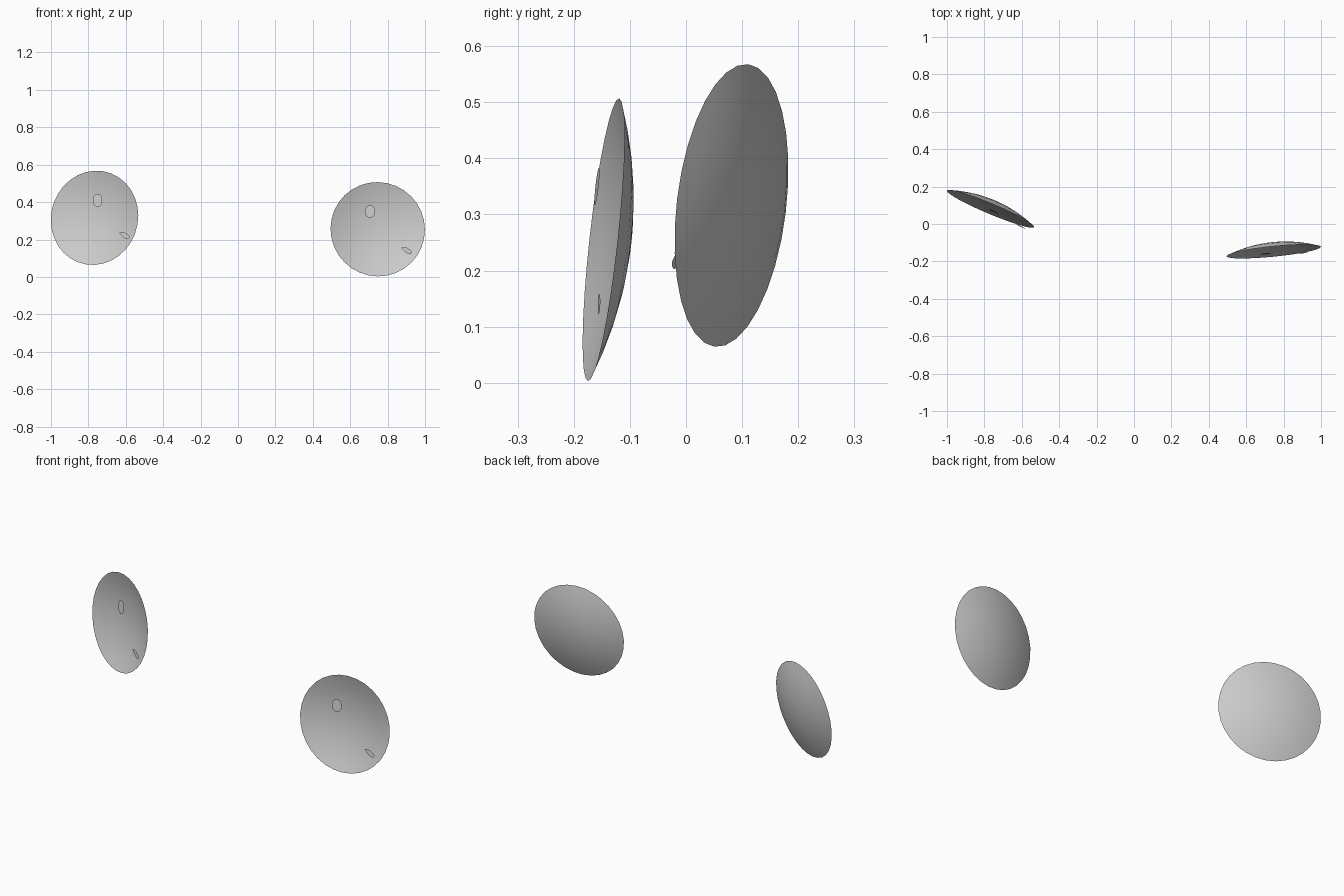
import bpy, bmesh, math
from mathutils import Vector

if "Cube" in bpy.data.objects:
    bpy.data.objects.remove(bpy.data.objects["Cube"])

RADIUS, DEPTH, SIDES = 0.2535, 0.047, 32


def make_object(name, bm):
    bmesh.ops.recalc_face_normals(bm, faces=bm.faces)
    mesh = bpy.data.meshes.new(name)
    bm.to_mesh(mesh)
    bm.free()
    for p in mesh.polygons:
        p.use_smooth = True
    obj = bpy.data.objects.new(name, mesh)
    bpy.context.collection.objects.link(obj)
    return obj


def dish(name, center, normal):
    # Shallow round shell bulging backwards along the normal
    bm = bmesh.new()
    n = normal.normalized()
    u = Vector((1, 0, 0)) - n * n.x
    u.normalize()
    v = u.cross(n)
    rings = []
    for t in (1.0, 0.85, 0.65, 0.45, 0.22):
        ring = []
        for i in range(SIDES):
            a = 2 * math.pi * i / SIDES
            ring.append(bm.verts.new(center + RADIUS * t * (u * math.cos(a) + v * math.sin(a))
                                     + n * DEPTH * (1 - t * t)))
        rings.append(ring)
    for a, b in zip(rings, rings[1:]):
        for i in range(SIDES):
            j = (i + 1) % SIDES
            bm.faces.new((a[i], a[j], b[j], b[i]))
    apex = bm.verts.new(center + n * DEPTH)
    for i in range(SIDES):
        bm.faces.new((rings[-1][i], rings[-1][(i + 1) % SIDES], apex))
    return make_object(name, bm)


def highlight(name, outline, center, normal, offset):
    # Small flat patch floating just in front of the dish
    bm = bmesh.new()
    verts = []
    for x, z in outline:
        y = center.y - (normal.x * (x - center.x) + normal.z * (z - center.z)) / normal.y
        verts.append(bm.verts.new((x, y - offset, z)))
    bm.faces.new(verts)
    return make_object(name, bm)


def oval(cx, cz, rx, rz, count=16):
    return [(cx + rx * math.cos(2 * math.pi * i / count),
             cz + rz * math.sin(2 * math.pi * i / count)) for i in range(count)]


# Teardrop glint outline, relative to its middle
TEAR = [(-0.028, 0.018), (-0.015, 0.0195), (0.002, 0.017), (0.018, 0.008), (0.028, -0.003),
        (0.027, -0.012), (0.017, -0.018), (0.004, -0.014), (-0.010, -0.003), (-0.022, 0.009)]

# side, dish centre, back normal, upper glint, lower glint, lower offset
EYES = [
    ("left", Vector((-0.767, 0.081, 0.316)), Vector((0.42, 1, -0.12)),
     (-0.751, 0.41, 0.025, 0.035), (-0.608, 0.220), 0.015),
    ("right", Vector((0.747, -0.147, 0.255)), Vector((-0.1, 1, -0.11)),
     (0.706, 0.35, 0.028, 0.034), (0.901, 0.139), 0.011),
]

for side, center, normal, upper, lower, low_offset in EYES:
    dish(side + "_eye", center, normal)
    highlight(side + "_upper_glint", oval(*upper), center, normal, 0.018)
    highlight(side + "_lower_glint", [(lower[0] + x, lower[1] + z) for x, z in TEAR],
              center, normal, low_offset)
